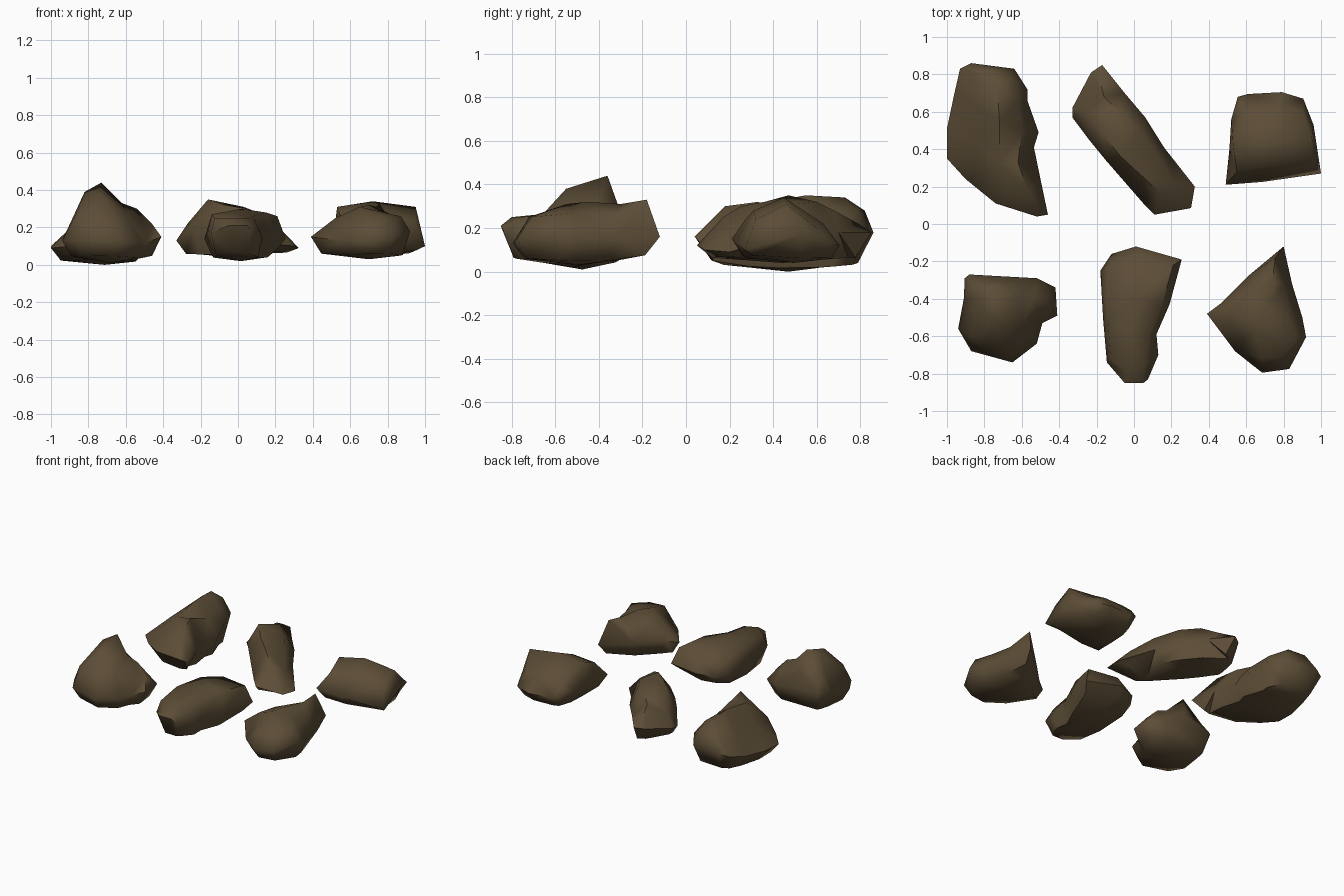
import bpy, bmesh, math
from mathutils import Vector
from mathutils.geometry import delaunay_2d_cdt

stone = bpy.data.materials.new("brown stone")
stone.diffuse_color = (0.107, 0.074, 0.037, 1)


def rock(name, outline, crown, floor, lift):
    """Rock from its widest outline, crown points above and an inset base below."""
    n = len(outline)
    mid = sum((Vector(p) for p in outline), Vector()) / n
    # Base: inset copy of the outline, lifted towards the far tips, plus a centre point
    reach = [math.hypot(x - mid.x, y - mid.y) for x, y, z in outline]
    base = [(mid.x + (x - mid.x) * 0.82, mid.y + (y - mid.y) * 0.82,
             floor + 0.015 + lift * (r / max(reach)) ** 3)
            for (x, y, z), r in zip(outline, reach)]
    base.append((mid.x, mid.y, floor))
    bm = bmesh.new()
    ring = [bm.verts.new(p) for p in outline]
    for points in (crown, base):
        pool = ring + [bm.verts.new(p) for p in points]
        flat = [v.co.xy for v in pool]
        _, _, tris, orig, _, _ = delaunay_2d_cdt(flat, [], [list(range(n))], 1, 1e-5)
        for t in tris:
            bm.faces.new([pool[orig[i][0]] for i in t])
    bmesh.ops.delete(bm, geom=[v for v in bm.verts if not v.link_faces], context='VERTS')
    bmesh.ops.recalc_face_normals(bm, faces=bm.faces)
    mesh = bpy.data.meshes.new(name)
    bm.to_mesh(mesh)
    bm.free()
    mesh.materials.append(stone)
    ob = bpy.data.objects.new(name, mesh)
    bpy.context.collection.objects.link(ob)
    bpy.ops.object.select_all(action='DESELECT')
    ob.select_set(True)
    bpy.context.view_layer.objects.active = ob
    bpy.ops.object.shade_smooth_by_angle(angle=math.radians(65))


# Large slab, back left
rock("back_left_rock",
     [(-.93, .83, .16), (-.87, .86, .18), (-.64, .83, .17), (-.57, .72, .2), (-.57, .66, .18),
      (-.51, .49, .15), (-.535, .41, .13), (-.5, .24, .15), (-.46, .05, .15), (-.52, .04, .16),
      (-.74, .11, .13), (-.9, .24, .1), (-1, .35, .09), (-1, .51, .1), (-.96, .7, .12)],
     [(-.87, .81, .23), (-.8, .82, .28), (-.67, .78, .29), (-.73, .73, .34), (-.62, .66, .28),
      (-.72, .55, .35), (-.6, .5, .26), (-.62, .33, .32), (-.57, .18, .3), (-.72, .32, .31),
      (-.84, .42, .24), (-.87, .65, .22), (-.85, .28, .19)], 0.0, 0.04)

# Long narrow rock, back middle
rock("back_middle_rock",
     [(-.33, .62, .13), (-.23, .81, .17), (-.17, .85, .18), (-.05, .7, .18), (.06, .57, .18),
      (.16, .41, .15), (.325, .2, .09), (.305, .085, .1), (.11, .05, .12), (.05, .11, .14),
      (-.15, .34, .2), (-.24, .45, .2), (-.33, .57, .13)],
     [(-.19, .79, .22), (-.16, .68, .28), (-.08, .6, .32), (.03, .5, .31), (-.16, .47, .35),
      (-.07, .36, .32), (.05, .25, .3), (.13, .36, .27), (.14, .17, .25), (.22, .22, .2),
      (-.27, .6, .22)], 0.04, 0.015)

# Blocky rock, back right
rock("back_right_rock",
     [(.555, .68, .14), (.61, .695, .13), (.79, .705, .12), (.905, .67, .13), (.96, .53, .17),
      (1, .27, .1), (.685, .225, .13), (.49, .21, .15), (.51, .4, .15), (.52, .56, .15)],
     [(.56, .64, .2), (.6, .6, .24), (.78, .63, .22), (.9, .6, .2), (.95, .46, .31),
      (.72, .45, .34), (.53, .42, .31), (.7, .31, .28), (.55, .28, .25), (.95, .32, .24)],
     0.04, 0.02)

# Peaked rock, front left
rock("front_left_rock",
     [(-.905, -.29, .2), (-.88, -.27, .2), (-.52, -.29, .16), (-.42, -.34, .15), (-.41, -.49, .15),
      (-.49, -.53, .12), (-.52, -.64, .12), (-.65, -.74, .13), (-.87, -.68, .13), (-.94, -.56, .13),
      (-.91, -.4, .15)],
     [(-.87, -.33, .28), (-.73, -.36, .44), (-.82, -.4, .39), (-.74, -.55, .38), (-.87, -.6, .26),
      (-.62, -.4, .33), (-.54, -.4, .3), (-.46, -.42, .22), (-.6, -.55, .27), (-.67, -.66, .26),
      (-.82, -.65, .25), (-.7, -.31, .3)], 0.01, 0.03)

# Tapered rock, front middle
rock("front_middle_rock",
     [(-.18, -.25, .14), (-.12, -.16, .15), (.01, -.12, .16), (.255, -.19, .14), (.19, -.43, .15),
      (.12, -.59, .15), (.13, -.7, .15), (.075, -.83, .18), (.05, -.85, .21), (-.05, -.85, .21),
      (-.145, -.74, .17), (-.165, -.51, .16)],
     [(-.13, -.24, .24), (0, -.17, .25), (.21, -.22, .26), (.15, -.43, .28), (.02, -.4, .3),
      (-.14, -.51, .27), (.08, -.6, .26), (.06, -.76, .25), (-.03, -.8, .25), (-.125, -.72, .25),
      (-.01, -.6, .27)], 0.02, 0.05)

# Pointed rock, front right
rock("front_right_rock",
     [(.39, -.48, .15), (.47, -.42, .16), (.62, -.27, .16), (.8, -.12, .16), (.845, -.32, .15),
      (.9, -.5, .15), (.92, -.605, .18), (.83, -.775, .15), (.685, -.795, .13), (.54, -.68, .13)],
     [(.755, -.18, .33), (.74, -.3, .31), (.7, -.45, .32), (.65, -.55, .31), (.82, -.5, .27),
      (.87, -.61, .26), (.79, -.71, .25), (.68, -.72, .25), (.52, -.5, .25), (.58, -.4, .27),
      (.8, -.33, .26)], 0.03, 0.03)
